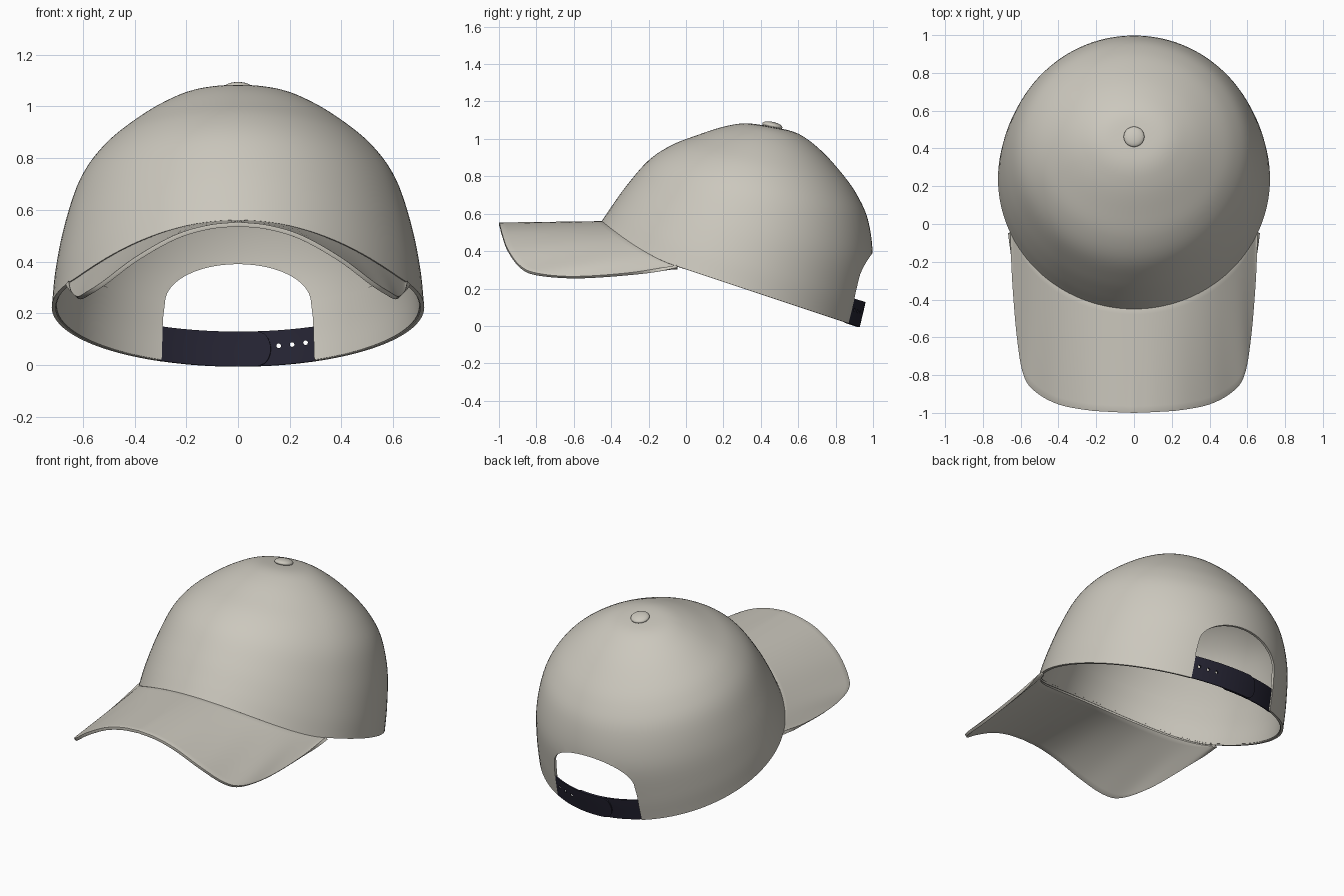
import bpy, bmesh, math
from mathutils import Vector

if "Cube" in bpy.data.objects:
    bpy.data.objects.remove(bpy.data.objects["Cube"])


def material(name, rgb):
    m = bpy.data.materials.new(name)
    m.diffuse_color = (*rgb, 1)
    m.use_nodes = True
    m.node_tree.nodes["Principled BSDF"].inputs["Base Color"].default_value = m.diffuse_color
    return m


CLOTH = material("warm grey cloth", (0.60, 0.575, 0.51))
PLASTIC = material("dark navy plastic", (0.018, 0.017, 0.032))

# Crown rings, rim to apex: front y, front z, back y, back z, half width
RINGS = [(-.45, .56, .93, -.005, .72), (-.39, .65, .965, .15, .706),
         (-.31, .76, .998, .36, .672), (-.20, .885, .975, .56, .615),
         (-.08, .965, .915, .70, .535), (.06, 1.02, .83, .82, .43),
         (.20, 1.065, .72, .94, .30), (.32, 1.083, .60, 1.028, .17),
         (.46, 1.066, .46, 1.066, 0)]

# Half outline of the brim, side to front centre: x, y, z, and x on the seam
BRIM = [(.655, -.05, .325, .655), (.645, -.3, .285, .64), (.62, -.6, .265, .60),
        (.585, -.8, .283, .54), (.52, -.89, .325, .46), (.40, -.955, .415, .35),
        (.25, -.985, .50, .22), (.12, -.995, .54, .11), (0, -1, .553, 0)]


def spline(points, t):
    """Smooth curve through points, t counted in points."""
    k = min(max(int(t), 0), len(points) - 2)
    f = t - k
    b, c = points[k], points[k + 1]
    a = points[k - 1] if k else [2 * p - q for p, q in zip(b, c)]
    d = points[k + 2] if k + 2 < len(points) else [2 * q - p for p, q in zip(b, c)]
    return [q + .5 * f * (r - p + f * (2 * p - 5 * q + 4 * r - s + f * (3 * (q - r) + s - p)))
            for p, q, r, s in zip(a, b, c, d)]


def rim_z(y):
    lift = max(0, (-.08 - y) / .37)
    return .02 + (.85 - y) / 3 + .107 * lift ** 1.7


def crown_point(angle, level, inset=0):
    """Point on the crown; angle 0 is the back, level 0 the rim, 8 the apex."""
    fy, fz, by, bz, w = spline(RINGS, level)
    c, s = math.cos(angle), math.sin(angle)
    y0 = .24 + .69 * c
    sag = (.2775 - .2825 * c) - rim_z(y0)
    z = (fz + bz) / 2 + (bz - fz) / 2 * c - sag * (1 - level / 8) ** 2
    return Vector((max(w - inset, 0) * s, (fy + by) / 2 + ((by - fy) / 2 - inset) * c, z))


def sheet(name, fn, nu, nv, thickness, mat, closed=False):
    """Grid surface from fn(u, v), thickened inwards."""
    bm = bmesh.new()
    cols = nu if closed else nu + 1
    grid = [[bm.verts.new(fn(i / nu, j / nv)) for j in range(nv + 1)] for i in range(cols)]
    for i in range(nu):
        a, b = grid[i], grid[(i + 1) % cols]
        for j in range(nv):
            bm.faces.new((a[j], b[j], b[j + 1], a[j + 1]))
    bmesh.ops.remove_doubles(bm, verts=bm.verts[:], dist=.0005)
    bmesh.ops.recalc_face_normals(bm, faces=bm.faces[:])
    ref = Vector((0, .24, -.5))
    if sum(f.normal.dot(f.calc_center_median() - ref) * f.calc_area() for f in bm.faces) < 0:
        bmesh.ops.reverse_faces(bm, faces=bm.faces[:])
    ob = finish(name, bm, mat)
    mod = ob.modifiers.new("thickness", 'SOLIDIFY')
    mod.thickness, mod.offset = thickness, -1
    apply(ob, mod)
    return ob


def finish(name, bm, mat=None):
    me = bpy.data.meshes.new(name)
    bm.to_mesh(me)
    bm.free()
    ob = bpy.data.objects.new(name, me)
    bpy.context.collection.objects.link(ob)
    if mat:
        me.materials.append(mat)
    return ob


def select(ob):
    bpy.ops.object.select_all(action='DESELECT')
    ob.select_set(True)
    bpy.context.view_layer.objects.active = ob


def apply(ob, mod):
    select(ob)
    bpy.ops.object.modifier_apply(modifier=mod.name)


def prism(name, outline, y0, y1):
    """Cutter: an x-z outline extruded along y."""
    bm = bmesh.new()
    face = bm.faces.new([bm.verts.new((x, y0, z)) for x, z in outline])
    ext = bmesh.ops.extrude_face_region(bm, geom=[face])
    bmesh.ops.translate(bm, vec=(0, y1 - y0, 0),
                        verts=[g for g in ext["geom"] if isinstance(g, bmesh.types.BMVert)])
    bmesh.ops.recalc_face_normals(bm, faces=bm.faces[:])
    ob = finish(name, bm)
    ob.hide_render = True
    return ob


def cut(ob, cutter):
    mod = ob.modifiers.new("cut", 'BOOLEAN')
    mod.operation, mod.solver, mod.object = 'DIFFERENCE', 'EXACT', cutter
    apply(ob, mod)


# Crown shell and the inner sweatband
crown = sheet("crown", lambda u, v: crown_point(u * math.tau, v * 8),
              112, 40, .015, CLOTH, closed=True)
band = sheet("sweatband", lambda u, v: crown_point(u * math.tau, .03 + v * 1.4, .014),
             112, 8, .005, CLOTH, closed=True)

# Arched opening at the back
half = [(.297, -.3), (.295, .02), (.29, .18), (.283, .235)]
half += [(.283 * math.cos(a), .235 + .155 * math.sin(a) ** .95)
         for a in (math.pi / 2 * i / 12 for i in range(1, 12))]
arch = prism("opening_cutter", half + [(0, .39)] + [(-x, z) for x, z in reversed(half)], .6, 1.3)
for part in (crown, band):
    cut(part, arch)
bpy.data.objects.remove(arch)


# Brim, ruled from the crown seam to its outer edge
def brim_point(u, v):
    side = 1 if u > .5 else -1
    x, y, z, sx = spline(BRIM, 8 * (1 - abs(2 * u - 1)))
    seam = crown_point(math.pi - math.asin(sx / .72), 0, .006)
    p = seam.lerp(Vector((x, y, z)), v)
    return Vector((p.x * side, p.y, p.z))


brim = sheet("brim", brim_point, 96, 16, .017, CLOTH)
bev = brim.modifiers.new("soft edge", 'BEVEL')
bev.width, bev.segments, bev.angle_limit = .004, 2, math.radians(50)
apply(brim, bev)


# Adjustable strap in two overlapping layers
def strap(name, x0, x1, inset):
    def point(u, v):
        round_end = .05 * (1 - math.sqrt(max(0, 1 - (2 * v - 1) ** 2)))
        tip = x1 - math.copysign(round_end, x1 - x0)
        x = x0 + (tip - x0) * u
        return crown_point(math.asin(x / .72), v * .88, inset)
    return sheet(name, point, 32, 16, .008, PLASTIC)


strap("strap_tongue", -.312, .13, .010)
holed = strap("strap_holed", .312, -.13, .001)
for x, z in ((.157, .074), (.209, .079), (.261, .086)):
    ring = [(x + .009 * math.cos(i * math.tau / 16), z + .009 * math.sin(i * math.tau / 16))
            for i in range(16)]
    punch = prism("hole_cutter", ring, .7, 1.1)
    cut(holed, punch)
    bpy.data.objects.remove(punch)
# Square off the end of the holed strap where it enters the crown
sheet("strap_anchor", lambda u, v: crown_point(math.asin((.285 + .025 * u) / .72), v * .88, .001),
      4, 8, .008, PLASTIC)

# Button on top
bm = bmesh.new()
bmesh.ops.create_uvsphere(bm, u_segments=32, v_segments=16, radius=1)
button = finish("top_button", bm, CLOTH)
button.scale = (.055, .055, .02)
button.location = (0, .462, 1.071)
button.rotation_euler = (-.22, 0, 0)

# Smooth shading with crisp edges
for ob in list(bpy.context.collection.objects):
    select(ob)
    bpy.ops.object.shade_smooth_by_angle(angle=math.radians(35))
